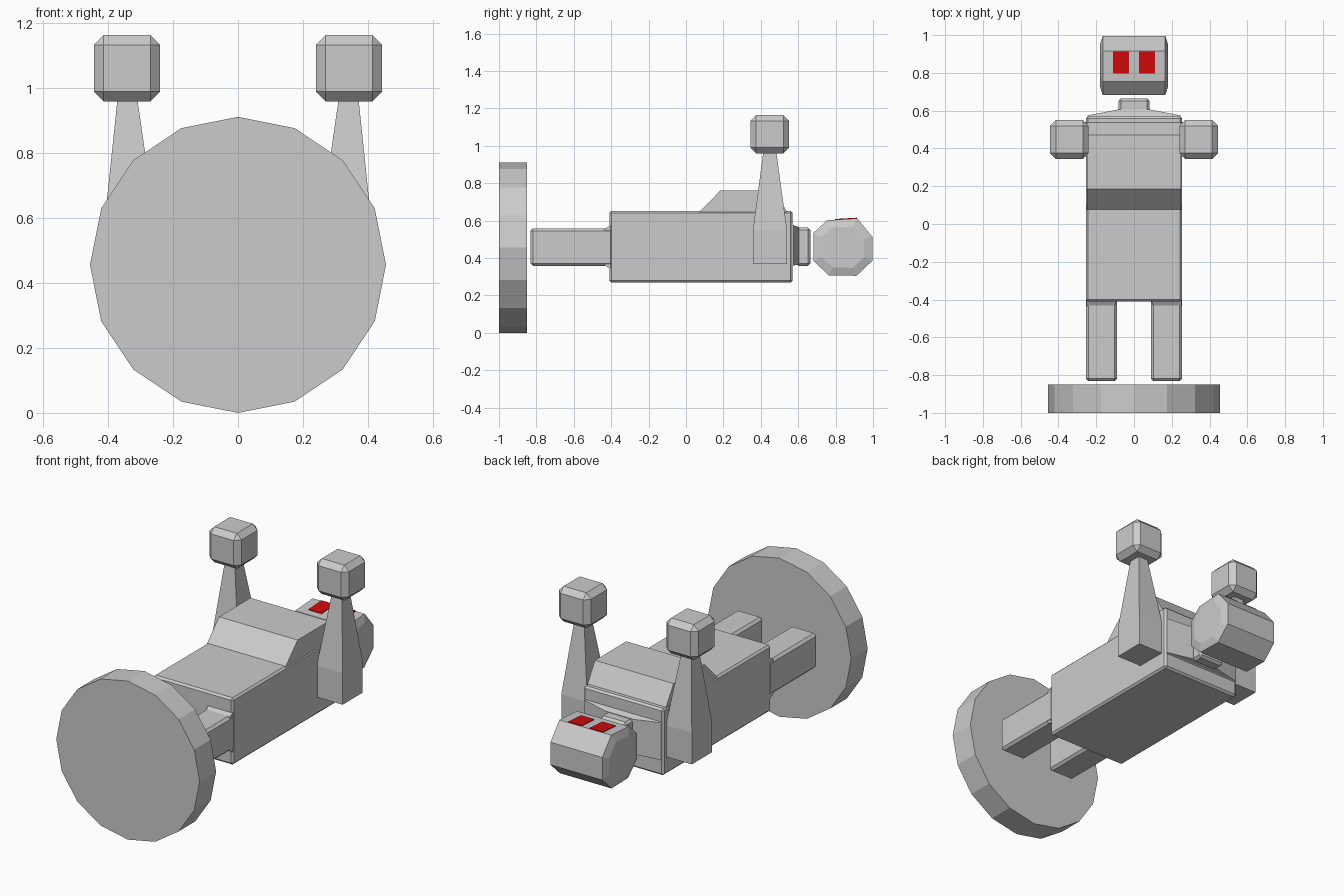
import bpy, bmesh, math
from mathutils import Matrix

if "Cube" in bpy.data.objects:
    bpy.data.objects.remove(bpy.data.objects["Cube"])


def material(name, rgb):
    m = bpy.data.materials.new(name)
    m.diffuse_color = (*rgb, 1.0)
    m.use_nodes = True
    m.node_tree.nodes["Principled BSDF"].inputs["Base Color"].default_value = m.diffuse_color
    return m


GREY = material("light grey", (0.6, 0.6, 0.6))
RED = material("red", (0.66, 0.003, 0.003))


def loft(name, rings, mat=GREY, bevel=0.0):
    """Skin a list of equal-length point rings and cap both ends."""
    bm = bmesh.new()
    vs = [[bm.verts.new(p) for p in ring] for ring in rings]
    n = len(vs[0])
    for a, b in zip(vs, vs[1:]):
        for i in range(n):
            j = (i + 1) % n
            bm.faces.new((a[i], a[j], b[j], b[i]))
    bm.faces.new(vs[0])
    bm.faces.new(vs[-1])
    bmesh.ops.recalc_face_normals(bm, faces=bm.faces)
    if bevel:
        bmesh.ops.bevel(bm, geom=list(bm.edges), offset=bevel, segments=1,
                        affect='EDGES', profile=0.5)
    me = bpy.data.meshes.new(name)
    bm.to_mesh(me)
    bm.free()
    me.materials.append(mat)
    ob = bpy.data.objects.new(name, me)
    bpy.context.collection.objects.link(ob)
    return ob


def rect_y(y, x0, x1, z0, z1):
    return [(x0, y, z0), (x1, y, z0), (x1, y, z1), (x0, y, z1)]


def rect_z(z, x0, x1, y0, y1):
    return [(x0, y0, z), (x1, y0, z), (x1, y1, z), (x0, y1, z)]


def box(name, x, y, z, mat=GREY, bevel=0.0):
    return loft(name, [rect_y(y[0], *x, *z), rect_y(y[1], *x, *z)], mat, bevel)


# Round base disc, 16 sides, standing on edge
R, ZC = 0.456, 0.456
loft("base_disc", [[(R * math.sin(math.tau * i / 16), y, ZC + R * math.cos(math.tau * i / 16))
                    for i in range(16)] for y in (-1.0, -0.85)])

# Torso block
box("torso", (-0.255, 0.255), (-0.41, 0.57), (0.268, 0.652), bevel=0.011)

# Raised chest wedge
chest = [(0.065, 0.64), (0.185, 0.762), (0.47, 0.762), (0.545, 0.64)]
loft("chest", [[(x, y, z) for y, z in chest] for x in (-0.25, 0.25)])

# Sloping shoulders and neck
loft("shoulders", [rect_y(0.56, -0.25, 0.25, 0.35, 0.58),
                   rect_y(0.575, -0.245, 0.245, 0.36, 0.575),
                   rect_y(0.605, -0.09, 0.09, 0.365, 0.565)])
box("neck", (-0.083, 0.083), (0.59, 0.665), (0.358, 0.562), bevel=0.013)

# Head: eight-sided barrel across x with chamfered ends
profile = [(0.682, 0.535), (0.755, 0.602), (0.915, 0.612), (0.996, 0.515),
           (0.996, 0.385), (0.912, 0.305), (0.762, 0.308), (0.682, 0.385)]
CY, CZ = 0.84, 0.457
loft("head", [[(x, CY + (y - CY) * s, CZ + (z - CZ) * s) for y, z in profile]
              for x, s in ((-0.18, 0.72), (-0.165, 1), (0.165, 1), (0.18, 0.72))])

for side, s in (("left", -1), ("right", 1)):
    # Red eye plate lying on the tilted face of the head
    loft(side + "_eye", [[(s * x, y, 0.602 + (y - 0.755) * 0.0625 + dz)
                          for x, y in ((0.026, 0.797), (0.11, 0.797), (0.11, 0.914), (0.026, 0.914))]
                         for dz in (-0.002, 0.004)], RED)

    # Leg, with a small flare where it meets the torso
    box(side + "_leg", sorted((s * 0.09, s * 0.255)), (-0.832, -0.39), (0.358, 0.558), bevel=0.014)
    loft(side + "_leg_flare", [rect_y(-0.435, s * 0.104, s * 0.252, 0.36, 0.556),
                               rect_y(-0.405, s * 0.09, s * 0.252, 0.343, 0.573)])

    # Arm: square lower block tapering up to the wrist
    loft(side + "_arm", [rect_z(0.368, s * 0.25, s * 0.415, 0.358, 0.54),
                         rect_z(0.55, s * 0.25, s * 0.415, 0.358, 0.54),
                         rect_z(0.98, s * 0.312, s * 0.37, 0.415, 0.481)])

    # Chamfered cube hand
    box(side + "_hand", sorted((s * 0.24, s * 0.444)), (0.345, 0.55), (0.96, 1.164), bevel=0.03)
